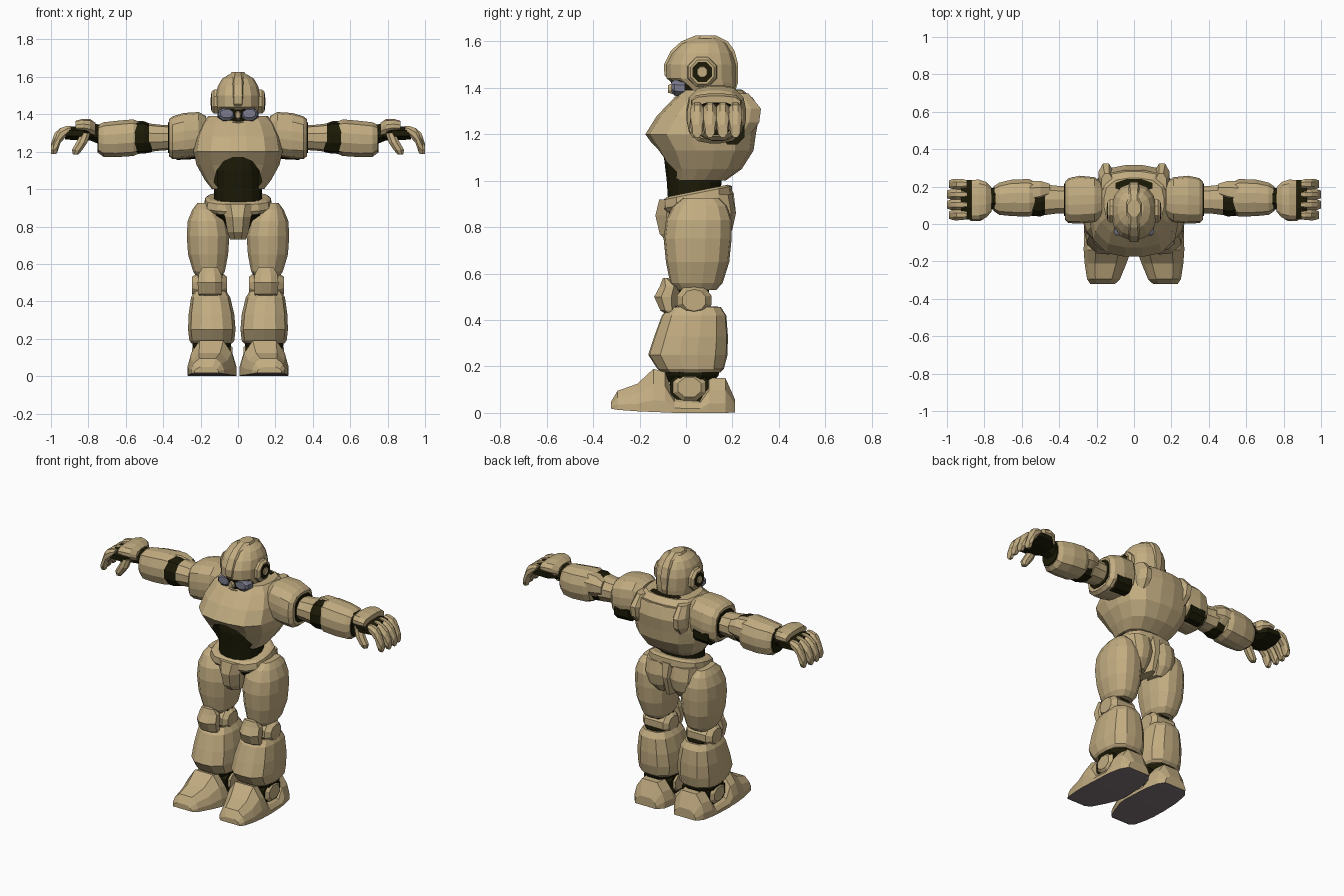
import bpy, bmesh, math


def material(name, rgb):
    m = bpy.data.materials.new(name)
    m.diffuse_color = (*rgb, 1)
    return m


TAN = material("tan_armour", (0.54, 0.415, 0.22))
DARK = material("dark_joint", (0.011, 0.010, 0.002))
SOLE = material("grey_sole", (0.22, 0.18, 0.195))
EYE = material("blue_grey_eye", (0.20, 0.20, 0.27))


def ring(n, e=2.5):
    """Unit superellipse; higher e is boxier."""
    pts = []
    for i in range(n):
        a = 2 * math.pi * (i + 0.5) / n
        c, s = math.cos(a), math.sin(a)
        r = (abs(c) ** e + abs(s) ** e) ** (-1 / e)
        pts.append((c * r, s * r))
    k = max(abs(p[0]) for p in pts)
    return [(x / k, y / k) for x, y in pts]


ROUND, SOFT, BOX = ring(16, 2.3), ring(16, 3), ring(8, 3.5)
FOOT = [(-1, -1), (1, -1), (1, -0.45), (0.85, 0.3), (0.5, 1), (-0.5, 1), (-0.85, 0.3), (-1, -0.45)]


def loft(name, axis, rows, section=SOFT, mat=TAN, mirror=False, tilt=0.0):
    """Skin sections along an axis; each row is (t, centre_u, centre_v, half_u, half_v)."""
    bm = bmesh.new()
    loops = []
    for t, cu, cv, hu, hv in rows:
        loop = []
        for a, b in section:
            u, v = cu + a * hu, cv + b * hv
            p = {"x": (t, u, v), "y": (u, t, v), "z": (u, v, t)}[axis]
            loop.append(bm.verts.new((p[0], p[1], p[2] + tilt * p[1])))
        loops.append(loop)
    n = len(section)
    for lo, hi in zip(loops, loops[1:]):
        for i in range(n):
            j = (i + 1) % n
            bm.faces.new((lo[i], lo[j], hi[j], hi[i]))
    bm.faces.new(loops[0][::-1])
    bm.faces.new(loops[-1])
    bmesh.ops.recalc_face_normals(bm, faces=bm.faces)
    me = bpy.data.meshes.new(name)
    bm.to_mesh(me)
    bm.free()
    me.materials.append(mat)
    ob = bpy.data.objects.new(name, me)
    bpy.context.collection.objects.link(ob)
    if mirror:
        ob.modifiers.new("mirror", "MIRROR").use_mirror_merge = False
    return ob


def pair(name, axis, rows, section=SOFT, mat=TAN):
    return loft(name, axis, rows, section, mat, mirror=True)


# Chest with an arched, dark-walled opening over the belly
chest = loft("chest", "z", [
    (1.00, 0, 0.055, 0.14, 0.115), (1.05, 0, 0.08, 0.178, 0.16), (1.13, 0, 0.083, 0.222, 0.208),
    (1.20, 0, 0.063, 0.238, 0.238), (1.28, 0, 0.095, 0.225, 0.22), (1.35, 0, 0.118, 0.195, 0.175),
    (1.39, 0, 0.115, 0.16, 0.13)])
arch = loft("arch_cutter", "y", [(-0.5, 0, 1.0, 0.13, 0.17), (-0.04, 0, 1.0, 0.13, 0.17)], ROUND, DARK)
arch.hide_render = True
arch.hide_viewport = True
cut = chest.modifiers.new("arch", "BOOLEAN")
cut.object = arch
cut.operation = "DIFFERENCE"
cut.solver = "EXACT"
cut.material_mode = "TRANSFER"
loft("belly", "z", [(0.88, 0, 0.035, 0.13, 0.11), (1.0, 0, 0.035, 0.128, 0.118),
                    (1.10, 0, 0.03, 0.125, 0.125), (1.18, 0, 0.03, 0.10, 0.12)], ROUND, DARK)
pair("back_ridge", "z", [(1.20, 0.145, 0.22, 0.03, 0.055), (1.25, 0.15, 0.24, 0.04, 0.075),
                         (1.31, 0.15, 0.25, 0.04, 0.073), (1.375, 0.145, 0.22, 0.03, 0.05)], BOX)
loft("collar_bar", "z", [(1.28, 0, 0.27, 0.13, 0.03), (1.36, 0, 0.262, 0.125, 0.025)], BOX)
loft("neck_recess", "z", [(1.385, 0, 0.205, 0.10, 0.035), (1.392, 0, 0.205, 0.10, 0.035)], BOX, DARK)
loft("neck", "z", [(1.33, 0, 0.08, 0.07, 0.07), (1.42, 0, 0.08, 0.07, 0.07)], ROUND, DARK)

# Helmet, crest and ears
loft("helmet", "z", [
    (1.345, 0, 0.11, 0.085, 0.09), (1.39, 0, 0.098, 0.107, 0.112), (1.42, 0, 0.08, 0.114, 0.135),
    (1.44, 0, 0.066, 0.118, 0.15), (1.50, 0, 0.065, 0.12, 0.15), (1.55, 0, 0.07, 0.108, 0.13),
    (1.59, 0, 0.078, 0.085, 0.098), (1.612, 0, 0.085, 0.05, 0.06)], ROUND)
loft("helmet_crest", "z", [
    (1.38, 0, 0.11, 0.035, 0.10), (1.425, 0, 0.08, 0.042, 0.145), (1.455, 0, 0.065, 0.05, 0.158),
    (1.50, 0, 0.065, 0.055, 0.16), (1.56, 0, 0.072, 0.053, 0.137), (1.60, 0, 0.08, 0.046, 0.1),
    (1.625, 0, 0.085, 0.036, 0.045)], BOX)
pair("ear_disc", "x", [(0.08, 0.07, 1.468, 0.064, 0.066), (0.128, 0.07, 1.468, 0.062, 0.064),
                       (0.142, 0.07, 1.468, 0.05, 0.052)], ring(8, 2))
pair("ear_inset", "x", [(0.14, 0.07, 1.468, 0.042, 0.044), (0.144, 0.07, 1.468, 0.042, 0.044)], ring(8, 2), DARK)
pair("ear_hub", "x", [(0.14, 0.07, 1.468, 0.025, 0.025), (0.148, 0.07, 1.468, 0.021, 0.021)], ring(8, 2))

# Face
loft("face", "z", [(1.335, 0, 0.03, 0.055, 0.065), (1.38, 0, 0.025, 0.088, 0.075),
                   (1.44, 0, 0.03, 0.106, 0.10)], ROUND, DARK)
pair("eye", "y", [(-0.062, 0.06, 1.404, 0.034, 0.022), (-0.05, 0.062, 1.40, 0.043, 0.033),
                  (-0.005, 0.066, 1.397, 0.043, 0.035)], BOX, EYE)
loft("nose", "y", [(-0.078, 0, 1.395, 0.012, 0.016), (-0.03, 0, 1.40, 0.02, 0.035)], BOX)
loft("chin", "z", [(1.33, 0, -0.005, 0.04, 0.035), (1.358, 0, -0.012, 0.054, 0.042)], ROUND)

# Arms
pair("shoulder_pad", "x", [
    (0.17, 0.13, 1.29, 0.09, 0.10), (0.21, 0.13, 1.295, 0.12, 0.117), (0.29, 0.13, 1.285, 0.128, 0.122),
    (0.35, 0.125, 1.275, 0.12, 0.114), (0.37, 0.125, 1.275, 0.10, 0.098)])
pair("armpit", "x", [(0.225, 0.20, 1.215, 0.052, 0.054), (0.33, 0.20, 1.21, 0.052, 0.054)], BOX, DARK)
pair("shoulder_socket", "x", [(0.36, 0.13, 1.275, 0.088, 0.085), (0.374, 0.13, 1.275, 0.086, 0.082)], SOFT, DARK)
pair("upper_arm", "x", [(0.33, 0.13, 1.275, 0.07, 0.062), (0.42, 0.13, 1.275, 0.075, 0.068),
                        (0.475, 0.13, 1.275, 0.082, 0.074)], ring(10, 2.5))
pair("elbow", "x", [(0.46, 0.125, 1.27, 0.07, 0.07), (0.50, 0.12, 1.275, 0.08, 0.083),
                    (0.56, 0.125, 1.275, 0.08, 0.085)], ring(10, 2.5), DARK)
pair("elbow_guard", "x", [(0.45, 0.18, 1.295, 0.035, 0.045), (0.50, 0.172, 1.30, 0.058, 0.063),
                          (0.56, 0.165, 1.295, 0.065, 0.07)], BOX)
pair("forearm", "x", [(0.53, 0.14, 1.275, 0.085, 0.085), (0.56, 0.14, 1.275, 0.10, 0.098),
                      (0.65, 0.14, 1.268, 0.098, 0.097), (0.72, 0.135, 1.265, 0.086, 0.092),
                      (0.745, 0.135, 1.268, 0.07, 0.076)], ring(12, 2.8))
pair("wrist_cuff", "x", [(0.74, 0.135, 1.268, 0.066, 0.072), (0.752, 0.135, 1.268, 0.066, 0.072)],
     ring(12, 2.8), DARK)
pair("wrist", "x", [(0.73, 0.135, 1.29, 0.055, 0.055), (0.79, 0.135, 1.305, 0.06, 0.045)], ring(8, 2.5), DARK)

# Hands: back of the hand, dark knuckle gap and palm, curled fingers
pair("hand_back", "x", [(0.762, 0.13, 1.318, 0.065, 0.036), (0.79, 0.13, 1.332, 0.095, 0.042),
                        (0.83, 0.13, 1.338, 0.108, 0.038), (0.868, 0.13, 1.335, 0.104, 0.03)], ring(12, 3))
pair("palm", "x", [(0.775, 0.13, 1.29, 0.062, 0.032), (0.82, 0.13, 1.297, 0.105, 0.036),
                   (0.90, 0.13, 1.30, 0.106, 0.036), (0.925, 0.13, 1.298, 0.10, 0.034)], BOX, DARK)
for i in range(4):
    y = 0.048 + i * 0.055
    reach = 0.0 if i in (1, 2) else -0.012
    pair(f"finger_{i + 1}", "x", [
        (0.893, y, 1.322, 0.02, 0.016), (0.915, y, 1.312, 0.027, 0.026), (0.95, y, 1.286, 0.0285, 0.04),
        (0.98 + reach, y, 1.245, 0.0275, 0.055), (1.0 + reach, y, 1.215, 0.02, 0.028)], BOX)
pair("thumb", "z", [(1.30, 0.815, 0.05, 0.025, 0.025), (1.25, 0.835, 0.042, 0.03, 0.026),
                    (1.21, 0.86, 0.04, 0.028, 0.024), (1.185, 0.868, 0.042, 0.015, 0.015)], BOX)

# Pelvis
loft("pelvis_core", "z", [(0.76, 0, 0.04, 0.04, 0.07), (0.82, 0, 0.045, 0.09, 0.09),
                          (0.86, 0, 0.045, 0.15, 0.125), (0.93, 0, 0.045, 0.155, 0.125)], SOFT, DARK)
loft("belt", "z", [(0.88, 0, 0.05, 0.165, 0.138), (0.90, 0, 0.05, 0.182, 0.15),
                   (0.937, 0, 0.05, 0.175, 0.148), (0.947, 0, 0.05, 0.16, 0.13)], SOFT, tilt=0.2)
loft("crotch_guard", "z", [(0.73, 0, -0.02, 0.042, 0.055), (0.77, 0, -0.035, 0.056, 0.078),
                           (0.85, 0, -0.052, 0.07, 0.08), (0.92, 0, -0.045, 0.095, 0.07)], BOX)
pair("seat", "z", [(0.74, 0.075, 0.11, 0.045, 0.05), (0.79, 0.085, 0.125, 0.07, 0.075),
                   (0.86, 0.085, 0.13, 0.085, 0.085), (0.94, 0.085, 0.12, 0.085, 0.08)], ring(12, 2.4))
loft("seat_centre", "z", [(0.74, 0, 0.11, 0.025, 0.07), (0.86, 0, 0.13, 0.04, 0.085),
                          (0.95, 0, 0.125, 0.06, 0.08)], BOX)

# Legs
pair("thigh", "z", [
    (0.53, 0.155, 0.045, 0.065, 0.085), (0.56, 0.155, 0.045, 0.085, 0.112), (0.65, 0.16, 0.05, 0.107, 0.135),
    (0.75, 0.16, 0.05, 0.114, 0.145), (0.83, 0.165, 0.055, 0.104, 0.14), (0.89, 0.178, 0.06, 0.066, 0.115),
    (0.925, 0.188, 0.065, 0.03, 0.075)], ring(14, 2.5))
pair("knee_joint", "x", [(0.06, 0.035, 0.485, 0.05, 0.045), (0.085, 0.035, 0.485, 0.074, 0.064),
                         (0.215, 0.035, 0.485, 0.074, 0.064), (0.245, 0.035, 0.485, 0.05, 0.045)], ring(10, 2.2))
pair("knee_core", "z", [(0.40, 0.15, 0.035, 0.075, 0.065), (0.56, 0.15, 0.035, 0.07, 0.065)], BOX, DARK)
pair("knee_cap", "z", [(0.415, 0.15, -0.05, 0.05, 0.015), (0.44, 0.15, -0.075, 0.062, 0.035),
                       (0.50, 0.15, -0.085, 0.066, 0.052), (0.545, 0.15, -0.07, 0.06, 0.043),
                       (0.58, 0.15, -0.088, 0.042, 0.012)], BOX)
pair("shin", "z", [
    (0.175, 0.14, 0.022, 0.108, 0.125), (0.19, 0.14, 0.02, 0.12, 0.143), (0.25, 0.14, 0.008, 0.127, 0.17),
    (0.33, 0.142, 0.022, 0.122, 0.158), (0.42, 0.146, 0.035, 0.105, 0.138),
    (0.455, 0.148, 0.04, 0.085, 0.11)], ring(14, 3))
pair("shin_opening", "z", [(0.45, 0.148, 0.04, 0.075, 0.098), (0.459, 0.148, 0.04, 0.075, 0.098)],
     ring(14, 3), DARK)
pair("ankle", "z", [(0.04, 0.14, 0.015, 0.085, 0.07), (0.13, 0.14, 0.02, 0.09, 0.09),
                    (0.16, 0.14, 0.02, 0.102, 0.12), (0.19, 0.14, 0.02, 0.106, 0.125)], BOX, DARK)
pair("ankle_socket", "x", [(0.04, 0.015, 0.11, 0.082, 0.07), (0.23, 0.015, 0.11, 0.082, 0.07)],
     ring(8, 2.4), DARK)
pair("ankle_disc", "x", [(0.03, 0.015, 0.11, 0.05, 0.045), (0.05, 0.015, 0.11, 0.07, 0.058),
                         (0.23, 0.015, 0.11, 0.07, 0.058), (0.247, 0.015, 0.11, 0.05, 0.042)], ring(8, 2.4))

# Feet: rows of y, centre x, half width, sole height, top height
foot_rows = [(-0.322, 0.168, 0.065, 0.018, 0.05), (-0.295, 0.163, 0.088, 0.013, 0.095),
             (-0.21, 0.152, 0.112, 0.007, 0.125), (-0.14, 0.142, 0.127, 0.004, 0.19),
             (-0.09, 0.138, 0.13, 0.002, 0.175), (-0.05, 0.138, 0.13, 0, 0.075),
             (0.06, 0.138, 0.125, 0, 0.065), (0.10, 0.138, 0.12, 0, 0.15),
             (0.17, 0.138, 0.105, 0, 0.15), (0.21, 0.138, 0.075, 0.002, 0.06)]
foot = pair("foot", "y", [(y, x, (a + b) / 2, h, (b - a) / 2) for y, x, h, a, b in foot_rows], FOOT)
foot.data.materials.append(SOLE)
for f in foot.data.polygons:
    if f.normal.z < -0.8:
        f.material_index = 1
